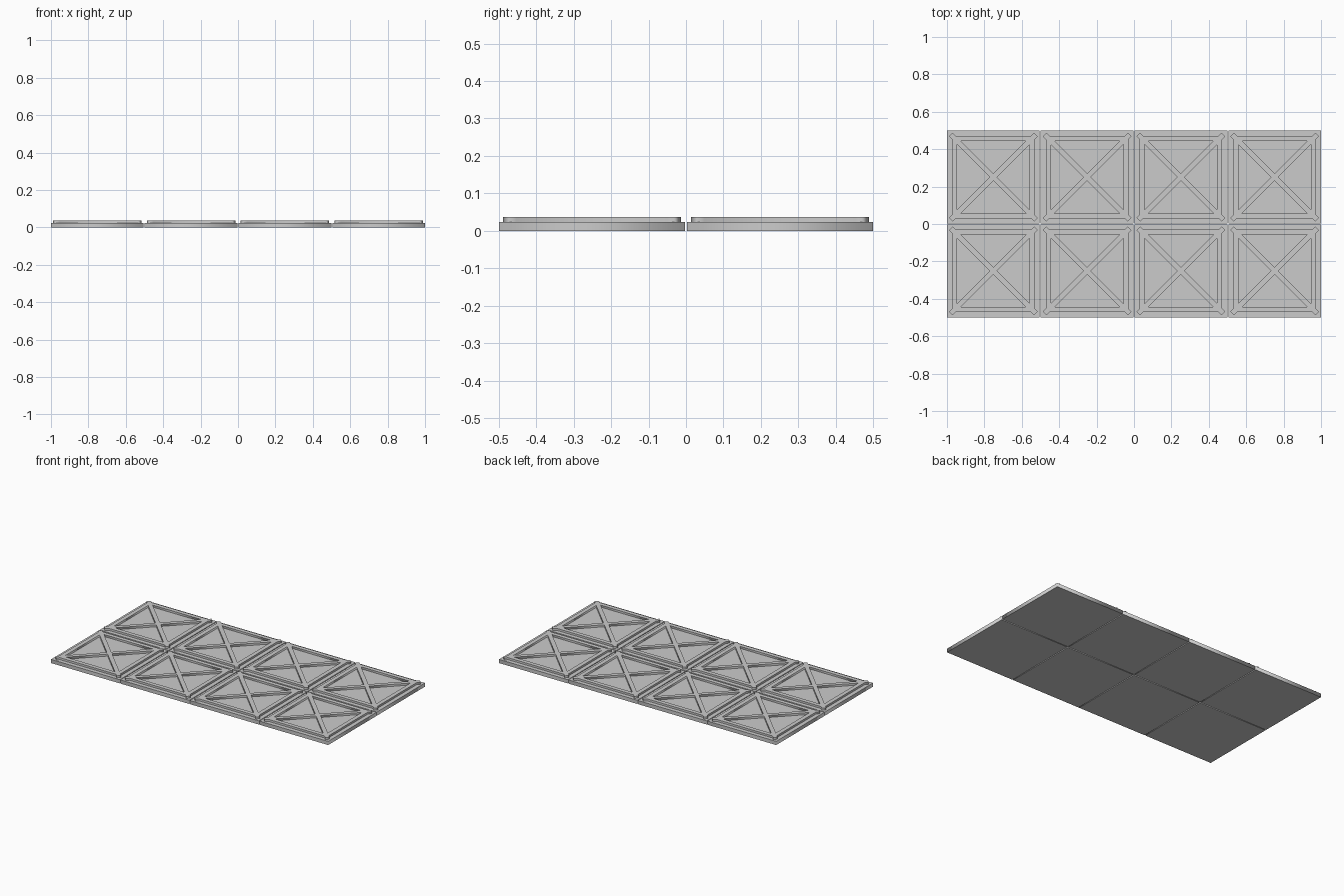
import bpy

if "Cube" in bpy.data.objects:
    bpy.data.objects.remove(bpy.data.objects["Cube"])

TILE, PITCH = 0.496, 0.5013      # tile side and spacing
BASE_TOP, RIB_TOP = 0.024, 0.037
END, OUT, INN, OFF = 0.237, 0.221, 0.194, 0.019   # brace tip, frame outside/inside, brace offset


def turn(p, k):
    """Rotate a 2D point by k quarter turns."""
    x, y = p
    for _ in range(k):
        x, y = -y, x
    return x, y


def extruded(name, loops, z0, z1):
    """Filled 2D outline with holes, extruded from z0 to z1 as a mesh."""
    cu = bpy.data.curves.new(name, 'CURVE')
    cu.dimensions = '2D'
    cu.fill_mode = 'BOTH'
    cu.extrude = (z1 - z0) / 2
    for pts in loops:
        sp = cu.splines.new('POLY')
        sp.points.add(len(pts) - 1)
        for v, (x, y) in zip(sp.points, pts):
            v.co = (x, y, 0, 1)
        sp.use_cyclic_u = True
    ob = bpy.data.objects.new(name, cu)
    bpy.context.collection.objects.link(ob)
    bpy.ops.object.select_all(action='DESELECT')
    ob.select_set(True)
    bpy.context.view_layer.objects.active = ob
    bpy.ops.object.convert(target='MESH')
    ob = bpy.context.view_layer.objects.active
    for v in ob.data.vertices:
        v.co.z += (z0 + z1) / 2
    return ob


# Square slab
h = TILE / 2
slab = extruded("tile_slab", [[turn((h, h), k) for k in range(4)]], 0, BASE_TOP)

# Raised frame with diagonal braces poking past its corners
corner = [(OUT, OUT - OFF), (END, END - OFF), (END - OFF, END), (OUT - OFF, OUT)]
outline = [turn(p, k) for k in range(4) for p in corner]
tri = [(OFF, 0), (INN, OFF - INN), (INN, INN - OFF)]
holes = [[turn(p, k) for p in tri] for k in range(4)]
ribs = extruded("tile_ribs", [outline] + holes, BASE_TOP, RIB_TOP)

# Lay the tiles out four by two
first = True
for i in range(4):
    for j in range(2):
        for part in (slab, ribs):
            ob = part
            if not first:
                ob = part.copy()
                bpy.context.collection.objects.link(ob)
            ob.location = ((i - 1.5) * PITCH, (j - 0.5) * PITCH, 0)
        first = False
